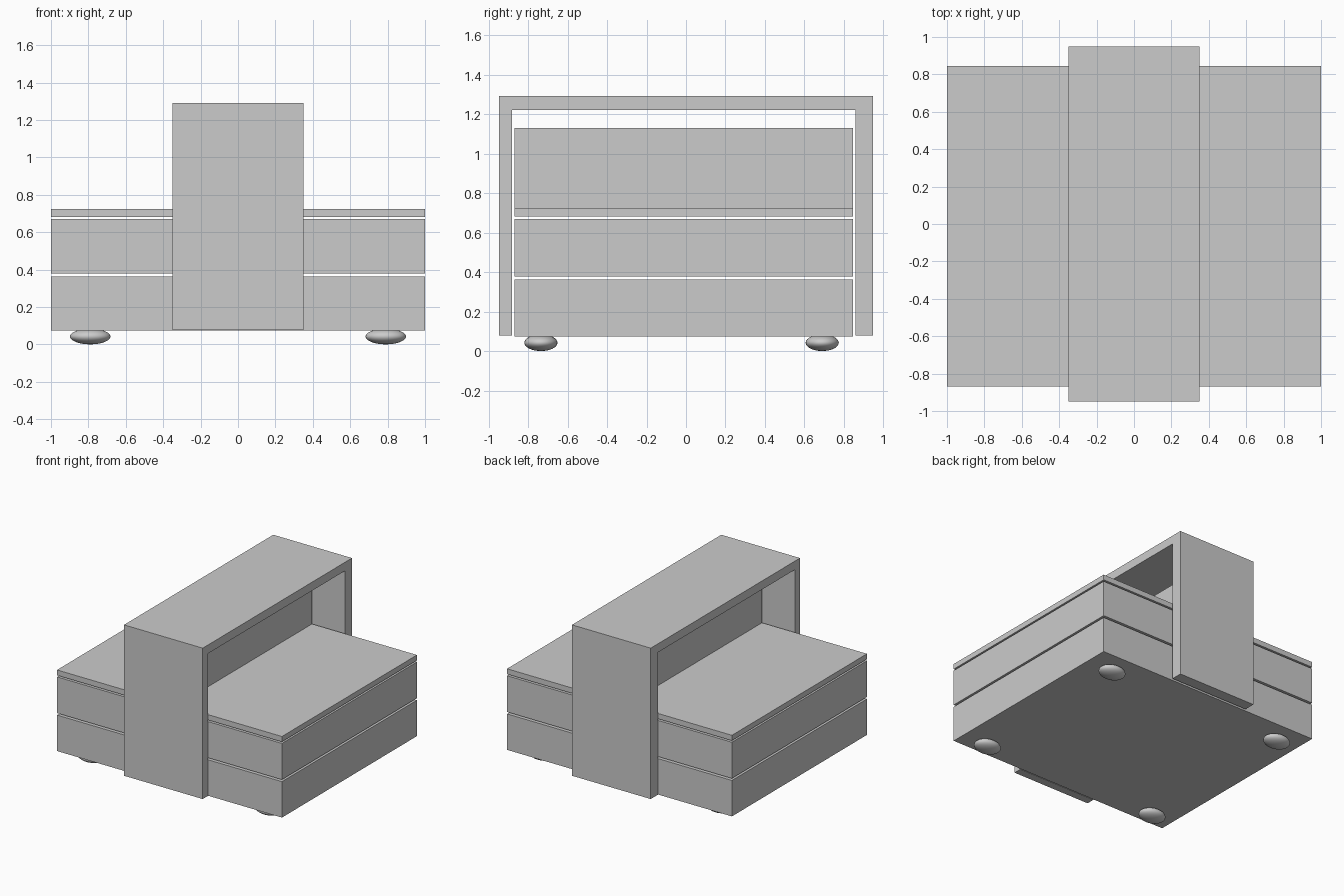
import bpy, bmesh

if "Cube" in bpy.data.objects:
    bpy.data.objects.remove(bpy.data.objects["Cube"])


def new_object(name, bm):
    bmesh.ops.recalc_face_normals(bm, faces=bm.faces)
    mesh = bpy.data.meshes.new(name)
    bm.to_mesh(mesh)
    bm.free()
    ob = bpy.data.objects.new(name, mesh)
    bpy.context.collection.objects.link(ob)
    return ob


def box(name, x, y, z):
    bm = bmesh.new()
    bmesh.ops.create_cube(bm, size=1)
    for v in bm.verts:
        v.co = [r[0] + (c + 0.5) * (r[1] - r[0]) for c, r in zip(v.co, (x, y, z))]
    return new_object(name, bm)


# Stacked base, middle and top slabs
DEPTH = (-0.87, 0.845)
for name, z in (("base_block", (0.073, 0.362)),
                ("middle_block", (0.378, 0.669)),
                ("top_slab", (0.682, 0.725))):
    box(name, (-1, 1), DEPTH, z)

# Upright divider panel in the middle
box("centre_panel", (-0.067, 0.067), DEPTH, (0.725, 1.129))

# Arch frame wrapping over the stack: U profile extruded along x
profile = [(-0.948, 0.078), (-0.948, 1.291), (0.948, 1.291), (0.948, 0.078),
           (0.858, 0.078), (0.858, 1.222), (-0.882, 1.222), (-0.882, 0.078)]
bm = bmesh.new()
face = bm.faces.new([bm.verts.new((-0.35, y, z)) for y, z in profile])
ext = bmesh.ops.extrude_face_region(bm, geom=[face], use_keep_orig=True)
bmesh.ops.translate(bm, vec=(0.7, 0, 0),
                    verts=[g for g in ext["geom"] if isinstance(g, bmesh.types.BMVert)])
new_object("arch_frame", bm)

# Flattened round feet
for side, x in (("left", -0.79), ("right", 0.79)):
    for end, y in (("front", -0.735), ("back", 0.69)):
        bm = bmesh.new()
        bmesh.ops.create_uvsphere(bm, u_segments=32, v_segments=16, radius=1)
        for f in bm.faces:
            f.smooth = True
        for v in bm.verts:
            v.co = (x + v.co.x * 0.108, y + v.co.y * 0.084, 0.042 + v.co.z * 0.042)
        new_object(f"{end}_{side}_foot", bm)
